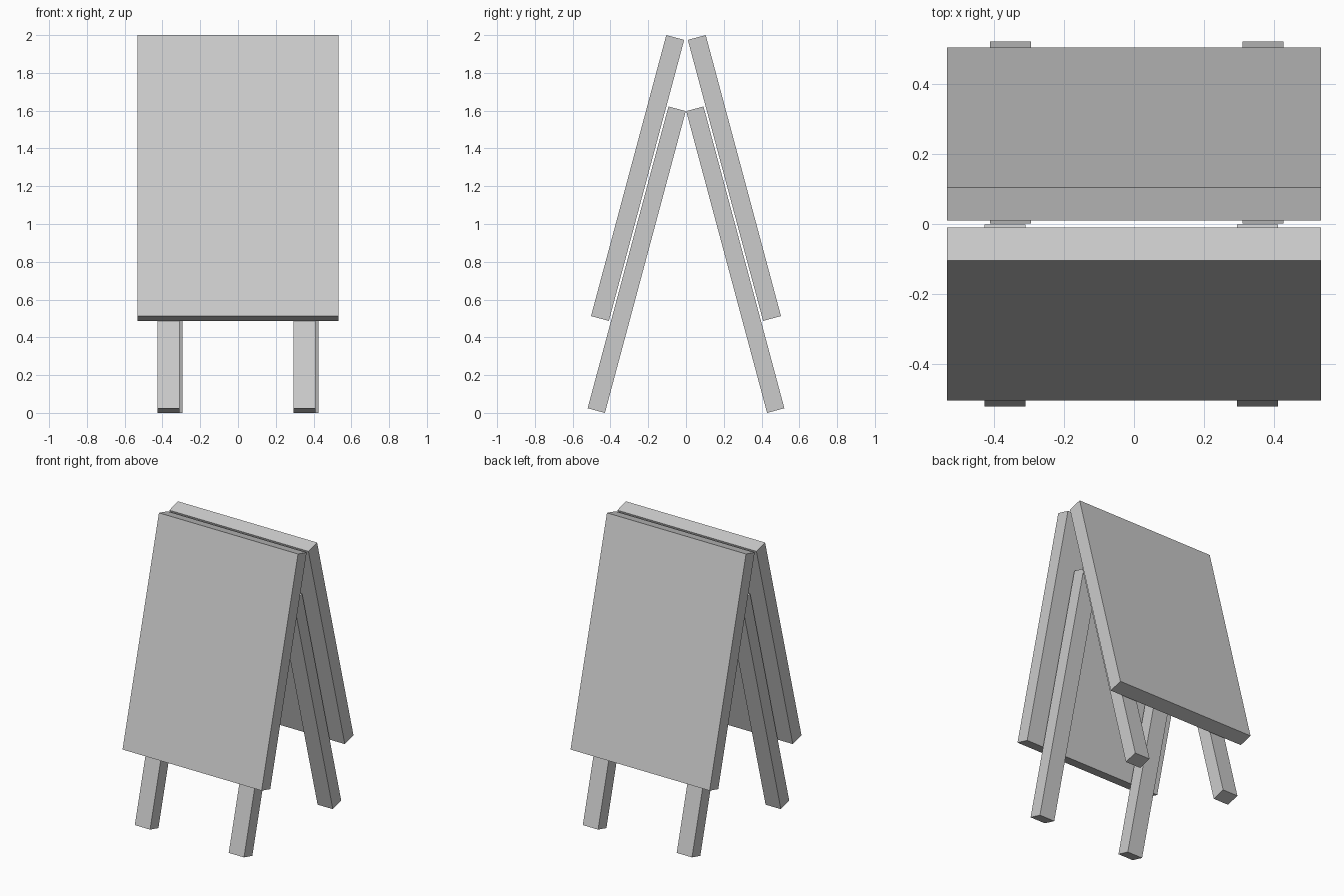
import bpy
from math import pi, radians

if "Cube" in bpy.data.objects:
    bpy.data.objects.remove(bpy.data.objects["Cube"])

TILT = radians(15)


def slab(name, size, x, y, z, turn):
    """Box leaning 15 degrees; turn=pi places it on the opposite (front) side."""
    s = -1 if turn else 1
    bpy.ops.mesh.primitive_cube_add(size=1)
    ob = bpy.context.object
    ob.name = name
    ob.scale = size
    bpy.ops.object.transform_apply(location=False, rotation=False, scale=True)
    ob.rotation_euler = (TILT, 0, turn)
    ob.location = (s * x, s * y, z)
    return ob


# Two identical leaning halves, the front one turned half way round
for side, turn in (("back", 0), ("front", pi)):
    # Sign board
    slab(side + "_board", (1.066, 0.098, 1.54), 0, 0.2563, 1.2436, turn)
    # Pair of slightly offset legs behind the board
    for i, x in enumerate((-0.352, 0.368)):
        slab(f"{side}_leg_{i + 1}", (0.117, 0.0947, 1.654), x, 0.261, 0.811, turn)
